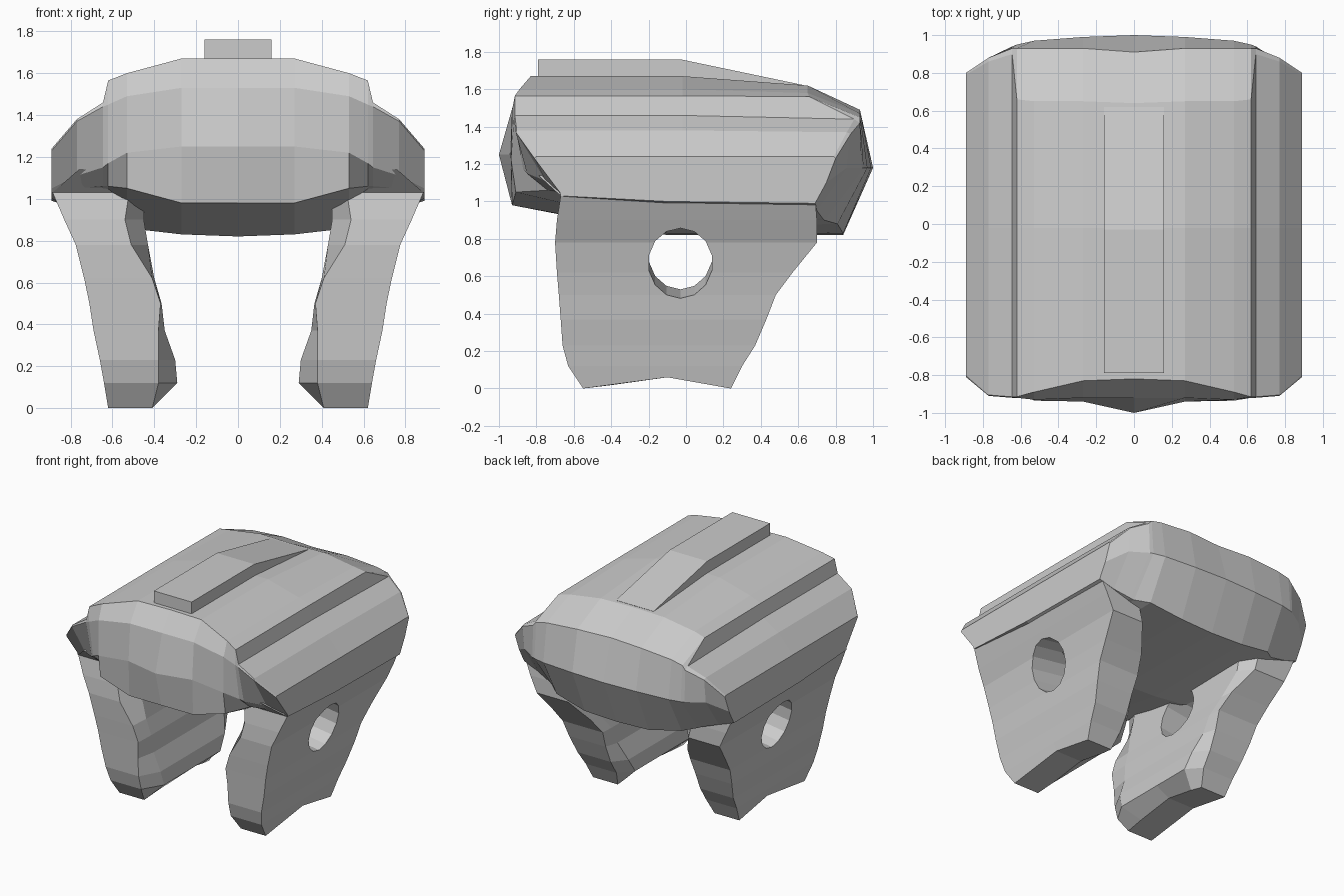
import bpy, bmesh, math

if "Cube" in bpy.data.objects:
    bpy.data.objects.remove(bpy.data.objects["Cube"])


def loft(name, rings, caps):
    """Skin a series of equal-length closed rings; caps lists index loops per end."""
    bm = bmesh.new()
    vs = [[bm.verts.new(p) for p in r] for r in rings]
    n = len(vs[0])
    for a, b in zip(vs, vs[1:]):
        for i in range(n):
            j = (i + 1) % n
            bm.faces.new((a[i], a[j], b[j], b[i]))
    for ring in (vs[0], vs[-1]):
        for loop in caps:
            bm.faces.new([ring[i] for i in loop])
    bmesh.ops.recalc_face_normals(bm, faces=bm.faces)
    me = bpy.data.meshes.new(name)
    bm.to_mesh(me)
    bm.free()
    ob = bpy.data.objects.new(name, me)
    bpy.context.collection.objects.link(ob)
    return ob


def apply_mod(ob, kind, **settings):
    mod = ob.modifiers.new(kind.title(), kind)
    for k, v in settings.items():
        setattr(mod, k, v)
    bpy.context.view_layer.objects.active = ob
    bpy.ops.object.modifier_apply(modifier=mod.name)


# Body: side profiles (y, z) at stations going outward in x, right half
xs = [0, .27, .53, .62, .645, .77, .89]
under = [.82, .83, .86, .90, .90, .95, 1.0]   # height of the underside
# lower edge, middle, upper edge, roof start
front = [
    [(-.93, .98), (-1.0, 1.25), (-.92, 1.53), (-.82, 1.67)],
    [(-.93, .98), (-.94, 1.25), (-.92, 1.53), (-.83, 1.67)],
    [(-.91, 1.05), (-.935, 1.22), (-.93, 1.49), (-.89, 1.60)],
    [(-.74, 1.06), (-.87, 1.17), (-.92, 1.45), (-.915, 1.565)],
    [(-.73, 1.06), (-.85, 1.15), (-.92, 1.44), (-.915, 1.46)],
    [(-.68, 1.05), (-.75, 1.11), (-.91, 1.37), (-.905, 1.38)],
    [(-.67, 1.03), (-.675, 1.05), (-.81, 1.23), (-.80, 1.24)],
]
# roof end, upper edge, middle, lower edge
rear = [
    [(.64, 1.62), (.91, 1.49), (1.0, 1.18), (.84, .82)],
    [(.65, 1.62), (.93, 1.49), (.99, 1.18), (.84, .83)],
    [(.65, 1.58), (.93, 1.47), (.97, 1.18), (.81, .88)],
    [(.66, 1.56), (.93, 1.45), (.95, 1.18), (.74, .90)],
    [(.90, 1.44), (.93, 1.42), (.94, 1.18), (.73, .91)],
    [(.86, 1.37), (.88, 1.36), (.86, 1.18), (.70, .95)],
    [(.79, 1.24), (.80, 1.23), (.75, 1.10), (.69, .99)],
]
half = [[(x, y, z) for y, z in f + [(-.02, f[3][1])] + r + [(-.1, u)]]
        for x, f, r, u in zip(xs, front, rear, under)]
mirrored = [[(-x, y, z) for x, y, z in ring] for ring in half[:0:-1]]
loft("body_shell", mirrored + half, [range(10)])

# Legs: z, outer x, inner edge x, inner x, front y, rear y
levels = [
    (1.14, .76, .54, .45, -.79, .74),
    (1.03, .886, .52, .45, -.67, .69),
    (.90, .83, .54, .45, -.69, .70),
    (.78, .775, .51, .43, -.70, .70),
    (.62, .735, .41, .40, -.69, .57),
    (.50, .71, .37, .365, -.68, .48),
    (.37, .69, .38, .35, -.67, .43),
    (.23, .66, .38, .30, -.66, .37),
    (.12, .64, .38, .29, -.63, .30),
    (.00, .62, .41, .40, -.55, .24),
]
rings = []
for z, xo, xe, xi, yf, yb in levels:
    zm = .06 if z == 0 else z
    rings.append([(xo, yf, z), (xo, -.1, zm), (xo, yb, z), (xe, yb, z),
                  (xi, yb - .1, z + (zm - z) * .3), (xi, -.1, zm),
                  (xi, yf + .15, z + (zm - z) * .3), (xe, yf, z)])
legs = loft("side_legs", rings, [(0, 1, 5, 6, 7), (1, 2, 3, 4, 5)])

# Round opening through each leg, rising slightly inward
hole = loft("hole_cutter", [
    [(x, -.03 + .172 * math.cos(a), zc + .195 * math.sin(a))
     for a in [math.tau * (i + .5) / 14 for i in range(14)]]
    for x, zc in ((.2, .75), (1.0, .635))], [range(14)])
hole.hide_render = True
apply_mod(legs, 'BOOLEAN', operation='DIFFERENCE', object=hole, solver='EXACT')
bpy.data.objects.remove(hole)
apply_mod(legs, 'MIRROR', use_axis=(True, False, False))

# Raised strip along the roof, tapering into it at the back
strip = [(-.79, 1.60), (-.79, 1.76), (-.03, 1.76), (.62, 1.624), (.60, 1.58)]
loft("roof_strip", [[(x, y, z) for y, z in strip] for x in (-.16, .16)], [range(5)])
